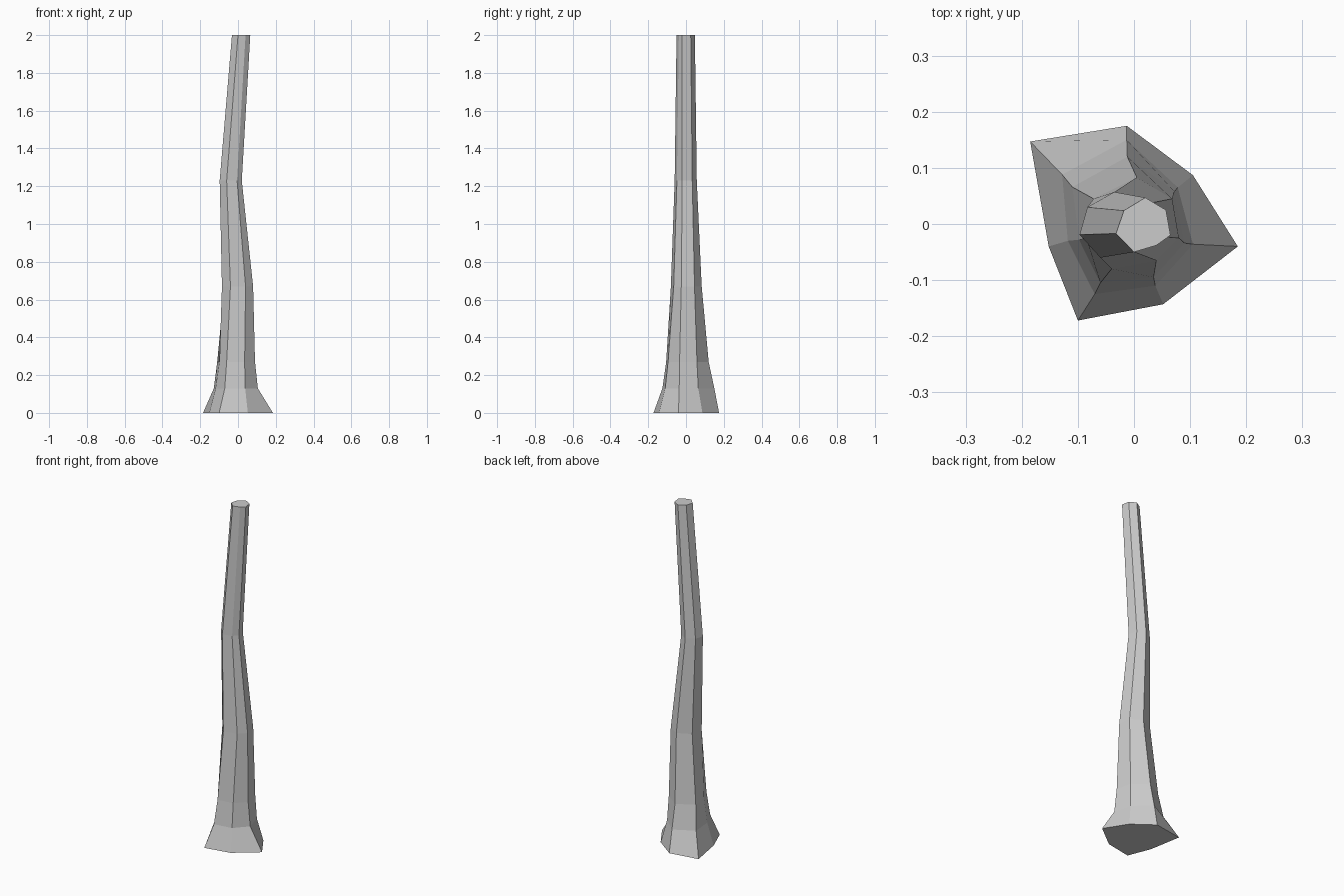
import bpy, bmesh

# Seven-sided trunk: (height, ring of x, y points), clockwise from back left
RINGS = [
    # flared root foot
    (0.00, [(-.185, .147), (-.013, .175), (.105, .087), (.185, -.04), (.052, -.143), (-.10, -.172), (-.152, -.04)]),
    (0.13, [(-.128, .088), (-.013, .15), (.078, .065), (.105, -.036), (.038, -.11), (-.07, -.125), (-.118, -.03)]),
    (0.27, [(-.11, .066), (-.012, .12), (.072, .058), (.09, -.034), (.035, -.095), (-.06, -.105), (-.098, -.028)]),
    # bent stem
    (0.67, [(-.072, .045), (.005, .083), (.068, .045), (.08, -.025), (.04, -.065), (-.04, -.08), (-.085, -.025)]),
    (1.23, [(-.083, .03), (-.035, .057), (.008, .033), (.02, -.02), (-.005, -.048), (-.06, -.06), (-.097, -.019)]),
    (2.00, [(-.018, .024), (.02, .047), (.057, .025), (.065, -.02), (.04, -.038), (0, -.05), (-.032, -.017)]),
]

bark = bpy.data.materials.new("grey_bark")
bark.diffuse_color = (0.6, 0.6, 0.6, 1)

# Skin the rings and cap both ends
bm = bmesh.new()
loops = [[bm.verts.new((x, y, z)) for x, y in pts] for z, pts in RINGS]
for low, high in zip(loops, loops[1:]):
    for i in range(7):
        j = (i + 1) % 7
        bm.faces.new((low[i], high[i], high[j], low[j]))
bm.faces.new(loops[0])
bm.faces.new(loops[-1][::-1])
bmesh.ops.recalc_face_normals(bm, faces=bm.faces)

mesh = bpy.data.meshes.new("trunk")
bm.to_mesh(mesh)
bm.free()
mesh.materials.append(bark)
trunk = bpy.data.objects.new("trunk", mesh)
bpy.context.collection.objects.link(trunk)
